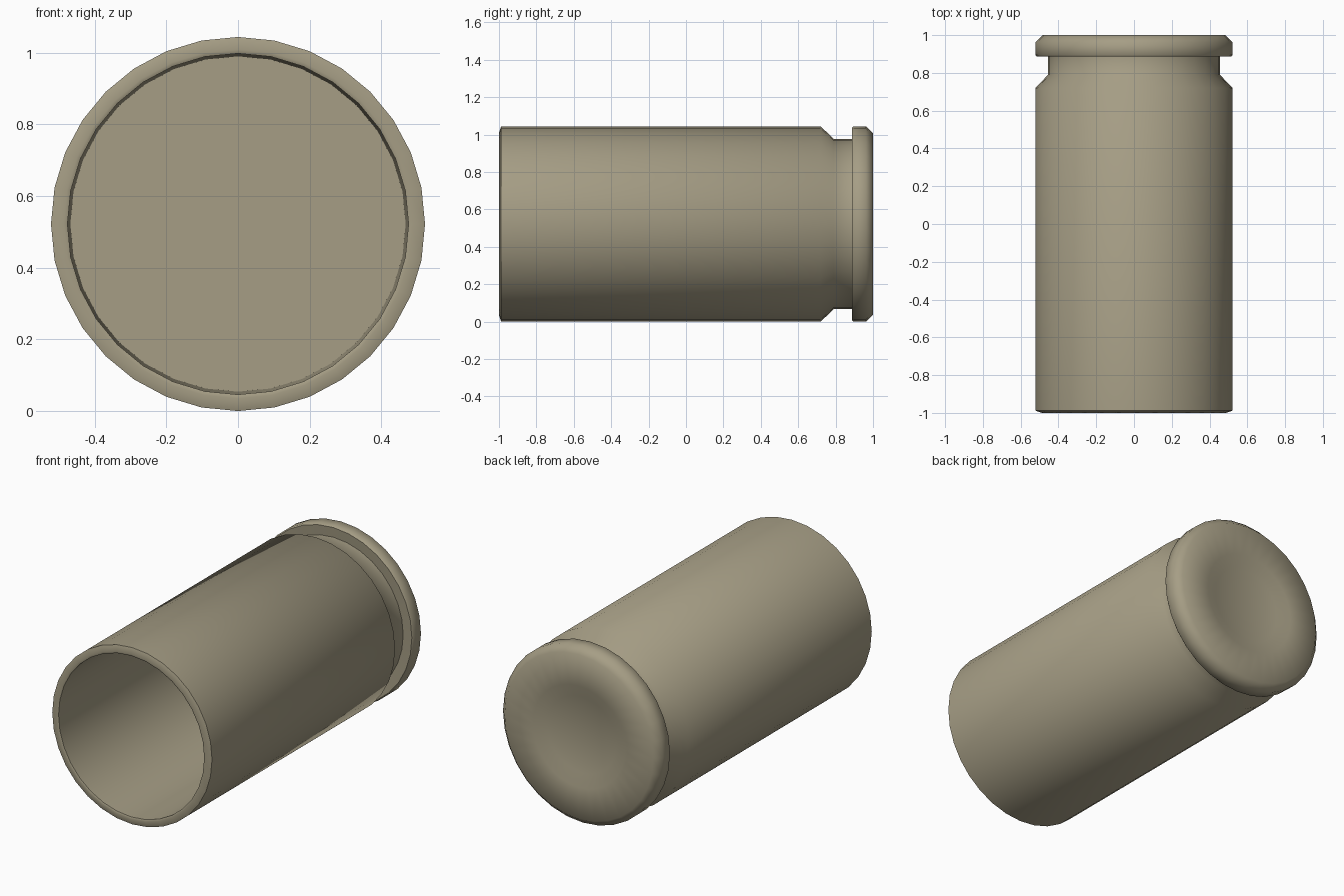
import bpy, bmesh, math

if "Cube" in bpy.data.objects:
    bpy.data.objects.remove(bpy.data.objects["Cube"])

SIDES = 32
CENTRE_Z = 0.522

metal = bpy.data.materials.new("dull_brass")
metal.diffuse_color = (0.38, 0.34, 0.235, 1)
metal.use_nodes = True
metal.node_tree.nodes["Principled BSDF"].inputs["Base Color"].default_value = metal.diffuse_color


def lathe(name, profile):
    """Turn (radius, y) points around the y axis; radius 0 closes an end."""
    bm = bmesh.new()
    rings = []
    for r, y in profile:
        if r == 0:
            rings.append([bm.verts.new((0, y, CENTRE_Z))] * SIDES)
        else:
            rings.append([bm.verts.new((r * math.sin(2 * math.pi * i / SIDES), y,
                                        CENTRE_Z + r * math.cos(2 * math.pi * i / SIDES)))
                          for i in range(SIDES)])
    for a, b in zip(rings, rings[1:]):
        for i in range(SIDES):
            j = (i + 1) % SIDES
            bm.faces.new(list(dict.fromkeys((a[i], a[j], b[j], b[i]))))
    bmesh.ops.recalc_face_normals(bm, faces=bm.faces)
    mesh = bpy.data.meshes.new(name)
    bm.to_mesh(mesh)
    bm.free()
    mesh.materials.append(metal)
    obj = bpy.data.objects.new(name, mesh)
    bpy.context.collection.objects.link(obj)
    bpy.context.view_layer.objects.active = obj
    obj.select_set(True)
    bpy.ops.object.shade_smooth_by_angle(angle=math.radians(50))
    obj.select_set(False)
    return obj


# One turned piece: hollow bore, open mouth, wall, groove, rim, dished base
lathe("casing", [
    (0, 0.70), (0.468, 0.70),                     # bore floor
    (0.476, -0.995), (0.487, -1.0),               # mouth lip
    (0.522, -0.988), (0.522, 0.72),               # outer wall
    (0.455, 0.79), (0.455, 0.892),                # extractor groove
    (0.515, 0.887), (0.522, 0.895),               # rim front
    (0.522, 0.962), (0.485, 1.0),                 # rim and chamfer
    (0.30, 1.0), (0.225, 0.972), (0, 0.972),      # dished centre
])
